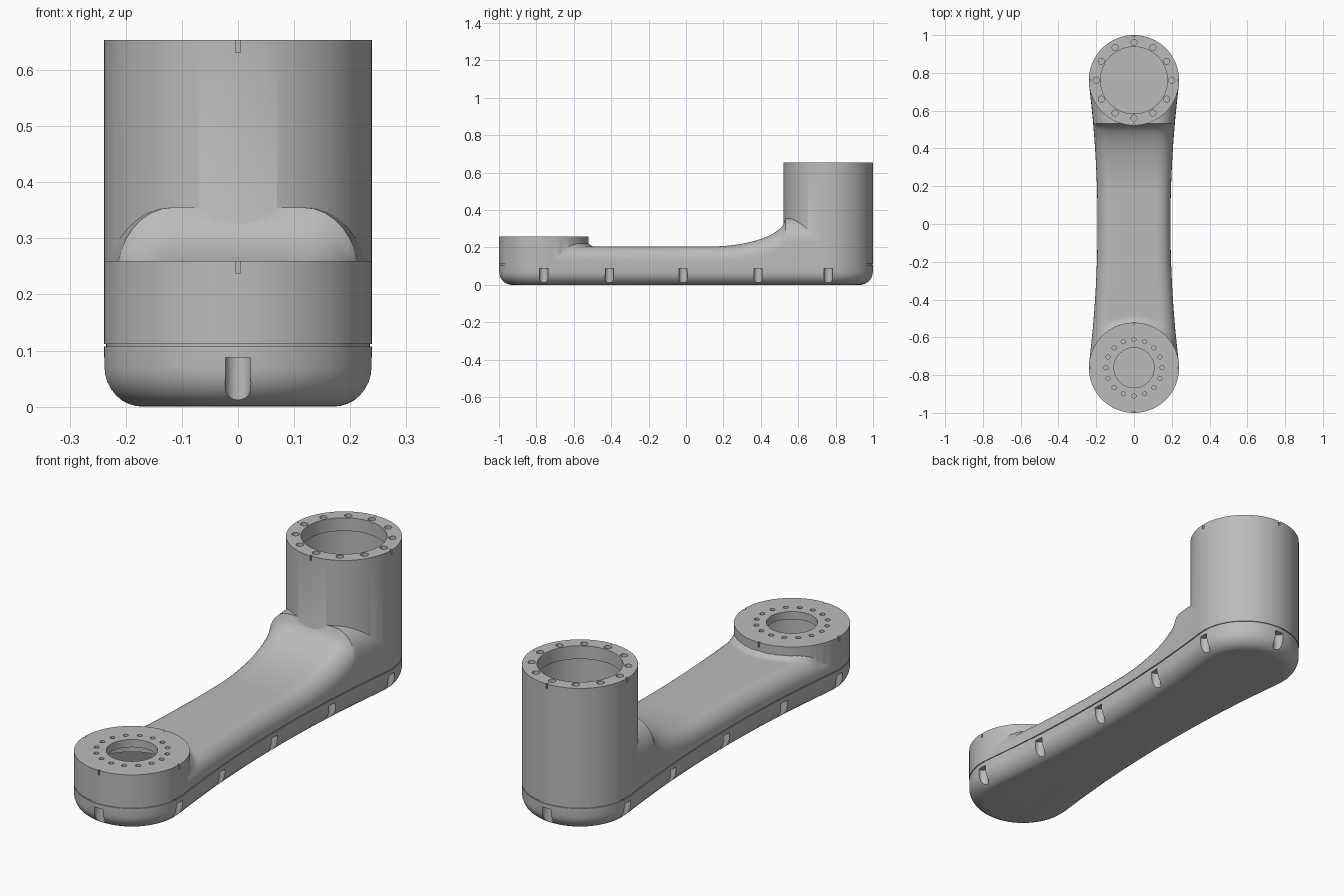
import bpy, bmesh
from math import sin, cos, pi, sqrt, atan2, radians
from mathutils import Matrix

if "Cube" in bpy.data.objects:
    bpy.data.objects.remove(bpy.data.objects["Cube"])

R, END, WAIST = 0.239, 0.761, 0.193         # end radius, end centre, half waist
ARC = (END**2 + WAIST**2 - R**2) / (2 * (R - WAIST))   # radius of the waisted sides
TILT = atan2(END, WAIST + ARC)
SEAM, ARM_TOP, COLLAR_TOP, TOWER_TOP = 0.112, 0.205, 0.26, 0.653

grey = bpy.data.materials.new("plain grey")
grey.use_nodes = True
grey.diffuse_color = (0.5, 0.5, 0.5, 1)
grey.node_tree.nodes["Principled BSDF"].inputs["Base Color"].default_value = (0.5, 0.5, 0.5, 1)


def finish(name, bm):
    bmesh.ops.recalc_face_normals(bm, faces=bm.faces)
    mesh = bpy.data.meshes.new(name)
    bm.to_mesh(mesh)
    bm.free()
    mesh.materials.append(grey)
    ob = bpy.data.objects.new(name, mesh)
    bpy.context.collection.objects.link(ob)
    return ob


def loft(name, rings):
    """Closed solid through equal rings of points."""
    bm = bmesh.new()
    rows = [[bm.verts.new(p) for p in ring] for ring in rings]
    n = len(rows[0])
    for a, b in zip(rows, rows[1:]):
        for i in range(n):
            j = (i + 1) % n
            bm.faces.new((a[i], a[j], b[j], b[i]))
    bm.faces.new(rows[0])
    bm.faces.new(rows[-1])
    return finish(name, bm)


def lathe(name, y, profile, n=128):
    return loft(name, [[(r * cos(2 * pi * i / n), y + r * sin(2 * pi * i / n), z)
                        for i in range(n)] for r, z in profile])


def side_x(y, d=0):
    return WAIST + ARC - sqrt((ARC + d)**2 - y * y)


def outline(d, z):
    """Waisted capsule, moved inward by d."""
    r = R - d
    join = END - r * sin(TILT)
    half = [(side_x(t * join, d), t * join) for t in [k / 16 - 1 for k in range(1, 32)]]
    for k in range(49):
        a = -TILT + (pi + 2 * TILT) * k / 48
        half.append((r * cos(a), END + r * sin(a)))
    return [(x, y, z) for x, y in half] + [(-x, -y, z) for x, y in half]


def combine(ob, other, operation):
    mod = ob.modifiers.new("cut", "BOOLEAN")
    mod.operation, mod.solver, mod.object = operation, "EXACT", other
    bpy.context.view_layer.objects.active = ob
    bpy.ops.object.modifier_apply(modifier=mod.name)
    bpy.data.objects.remove(other)


def smooth(ob):
    bpy.ops.object.select_all(action="DESELECT")
    ob.select_set(True)
    bpy.context.view_layer.objects.active = ob
    bpy.ops.object.shade_smooth_by_angle(angle=radians(30))


def pin(bm, x, y, z0, z1, r, n=20):
    bmesh.ops.create_cone(bm, cap_ends=True, segments=n, radius1=r, radius2=r, depth=z1 - z0,
                          matrix=Matrix.Translation((x, y, (z0 + z1) / 2)))


# Lower cover: hollow tray with a rounded bottom edge and a seam lip
ROUND = 0.07
steps = [k * pi / 16 for k in range(9)]
profile = [(ROUND * (1 - sin(a)), ROUND * (1 - cos(a))) for a in steps]
profile += [(0, 0.107), (0.004, 0.107), (0.004, 0.113), (0.045, 0.113), (0.045, 0.03)]
cover = loft("lower_cover", [outline(d, z) for d, z in profile])

# Screw pockets around the cover's edge
bm = bmesh.new()
for s in (-1, 1):
    for y in (-END, -0.41, -0.015, 0.385, END):
        x = R if abs(y) == END else side_x(y)
        pin(bm, s * (x - 0.008), y, -0.1, 0.088, 0.023)
    pin(bm, 0, s * (END + R - 0.008), -0.1, 0.088, 0.023)
combine(cover, finish("pocket_cutter", bm), "DIFFERENCE")
smooth(cover)


# Arm: rounded section that sweeps up into the tower
def arm_section(y):
    w = side_x(y) if abs(y) < 0.73 else R - 0.01
    t = min(max((y - 0.12) / 0.41, 0), 1)
    rise = 1 - sqrt(1 - t * t)
    h = ARM_TOP + 0.15 * rise
    rx, rz = 0.075 + 0.025 * rise, 0.075 + 0.05 * rise
    half = [(w, SEAM)]
    half += [(w - rx * (1 - cos(a)), h - rz * (1 - sin(a))) for a in steps]
    half += [((w - rx) * (1 - k / 7), h) for k in range(1, 7)]
    ring = []
    for x, z in half + [(0, h)] + [(-x, z) for x, z in reversed(half)]:
        # small fillet around the low collar
        gap = (sqrt(x * x + (y + END)**2) - R) / 0.03
        if z > h - 0.03 and gap < 1:
            z += 0.018 * (1 - max(gap, 0))**2
        ring.append((x, y, z))
    return ring


shell = loft("arm_shell", [arm_section(-0.745 + 1.49 * k / 140) for k in range(141)])
combine(shell, lathe("tower", END, [(R, SEAM), (R, TOWER_TOP)]), "UNION")
combine(shell, lathe("collar", -END, [(R, SEAM), (R, COLLAR_TOP)]), "UNION")

# Hollow inside, with a bore through each flange
combine(shell, loft("arm_cavity", [outline(0.045, 0.09), outline(0.045, 0.165)]), "DIFFERENCE")
for y, top, lip, inner, bore in ((END, TOWER_TOP, 0.06, 0.205, 0.177),
                                 (-END, COLLAR_TOP, 0.035, 0.19, 0.106)):
    combine(shell, lathe("bore_cutter", y, [(inner, 0.08), (inner, top - lip),
                                            (bore, top - lip), (bore, top + 0.1)]), "DIFFERENCE")

# Bolt circles and index notches on both flanges
bm = bmesh.new()
for y, top, count, circle, r, deep in ((END, TOWER_TOP, 12, 0.2, 0.016, 0.04),
                                       (-END, COLLAR_TOP, 16, 0.149, 0.011, 0.025)):
    for k in range(count):
        a = 2 * pi * k / count
        pin(bm, circle * cos(a), y + circle * sin(a), top - deep, top + 0.05, r, 16)
    for k in range(4):
        place = Matrix.Translation((0, y, top)) @ Matrix.Rotation(k * pi / 2, 4, "Z")
        bmesh.ops.create_cube(bm, size=1, matrix=place @ Matrix.Translation((R, 0, 0))
                              @ Matrix.Diagonal((0.016, 0.009, 0.044, 1)))
combine(shell, finish("bolt_cutter", bm), "DIFFERENCE")
smooth(shell)
